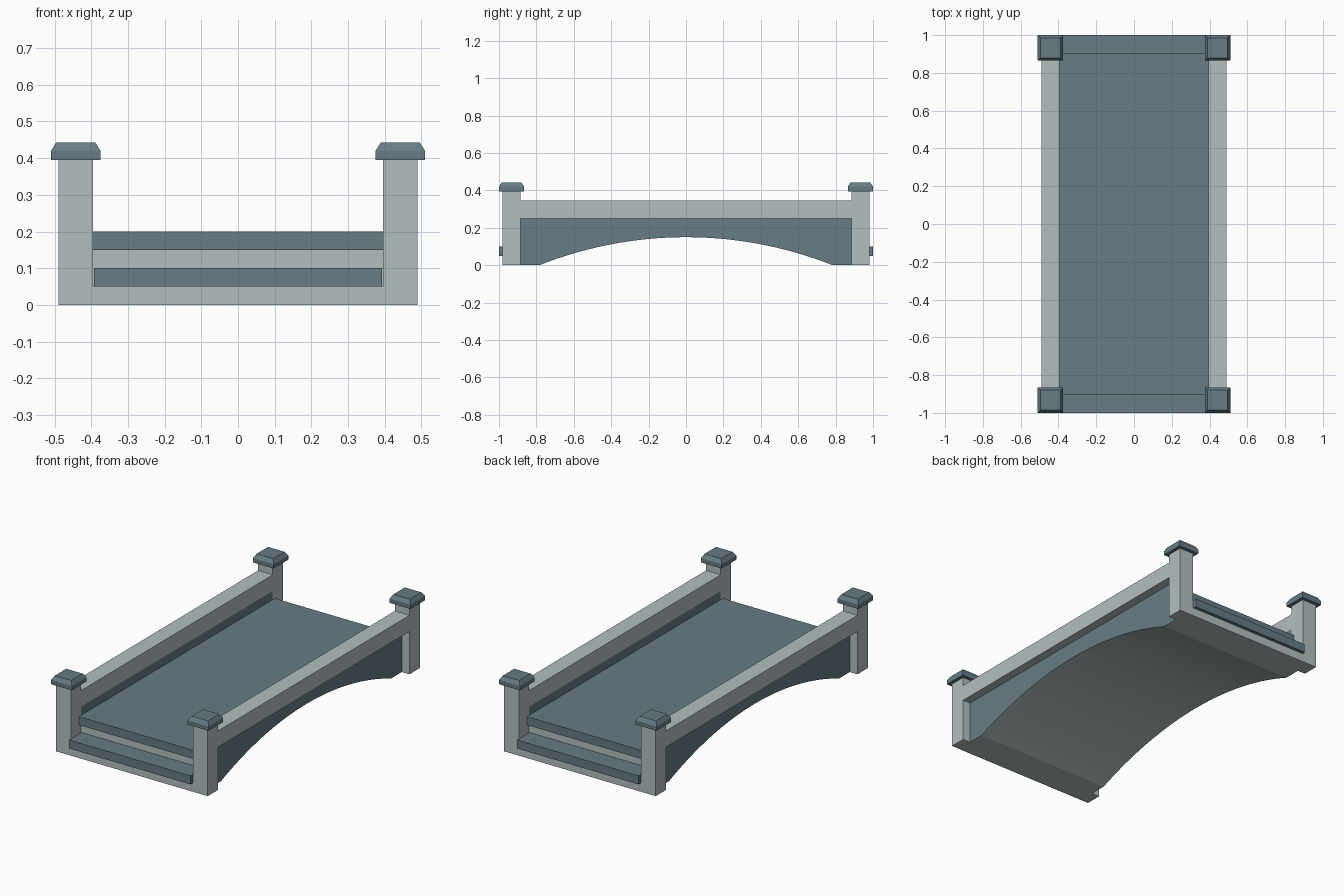
import bpy, bmesh, math

if "Cube" in bpy.data.objects:
    bpy.data.objects.remove(bpy.data.objects["Cube"])


def material(name, rgb):
    m = bpy.data.materials.new(name)
    m.diffuse_color = (*rgb, 1)
    m.use_nodes = True
    m.node_tree.nodes["Principled BSDF"].inputs["Base Color"].default_value = m.diffuse_color
    return m


DARK = material("slate_blue", (0.135, 0.2, 0.235))
LIGHT = material("pale_stone", (0.45, 0.52, 0.53))


def finish(name, bm, *mats):
    bmesh.ops.recalc_face_normals(bm, faces=bm.faces)
    me = bpy.data.meshes.new(name)
    bm.to_mesh(me)
    bm.free()
    ob = bpy.data.objects.new(name, me)
    bpy.context.collection.objects.link(ob)
    for m in mats:
        me.materials.append(m)
    return ob


def box(name, x, y, z, mat):
    bm = bmesh.new()
    bmesh.ops.create_cube(bm, size=1)
    for v in bm.verts:
        v.co = [r[0] if c < 0 else r[1] for c, r in zip(v.co, (x, y, z))]
    return finish(name, bm, mat)


def arch(name, x0, x1, top, mat):
    """Arch profile extruded along x, with a pale underside."""
    half, rise, n = 0.785, 0.15, 32
    radius = (half ** 2 + rise ** 2) / (2 * rise)
    sweep = math.asin(half / radius)
    pts = [(-0.885, top), (-0.885, 0)]
    for i in range(n + 1):
        a = sweep * (2 * i / n - 1)
        pts.append((radius * math.sin(a), rise - radius + radius * math.cos(a)))
    pts += [(0.885, 0), (0.885, top)]
    bm = bmesh.new()
    face = bm.faces.new([bm.verts.new((x0, y, z)) for y, z in pts])
    ext = bmesh.ops.extrude_face_region(bm, geom=[face])
    moved = [g for g in ext["geom"] if isinstance(g, bmesh.types.BMVert)]
    bmesh.ops.translate(bm, verts=moved, vec=(x1 - x0, 0, 0))
    bmesh.ops.recalc_face_normals(bm, faces=bm.faces)
    for f in bm.faces:
        f.material_index = int(f.normal.z < -0.1)
        f.smooth = f.normal.z < -0.1 and abs(f.normal.z) < 0.9999 or f.normal.z < -0.9999
    ob = finish(name, bm, mat, LIGHT)
    bpy.context.view_layer.objects.active = ob
    ob.select_set(True)
    bpy.ops.object.shade_smooth_by_angle(angle=math.radians(10))
    ob.select_set(False)
    return ob


def cap(name, cx, cy):
    """Square slab with a sloped top."""
    bm = bmesh.new()
    rings = []
    for h, z in ((0.0675, 0.395), (0.0675, 0.42), (0.053, 0.443)):
        rings.append([bm.verts.new((cx + sx * h, cy + sy * h, z))
                      for sx, sy in ((-1, -1), (1, -1), (1, 1), (-1, 1))])
    for a, b in zip(rings, rings[1:]):
        for i in range(4):
            j = (i + 1) % 4
            bm.faces.new((a[i], a[j], b[j], b[i]))
    bm.faces.new(rings[0][::-1])
    bm.faces.new(rings[-1])
    return finish(name, bm, DARK)


def span(s, a, b):
    return tuple(sorted((s * a, s * b)))


# Arched core and walking deck
arch("arch_core", -0.395, 0.395, 0.17, LIGHT)
box("deck", (-0.395, 0.395), (-0.905, 0.905), (0.15, 0.2), DARK)

# Side walls and rails
for sx, side in ((-1, "left"), (1, "right")):
    arch(f"{side}_side_wall", *span(sx, 0.395, 0.44), 0.25, DARK)
    box(f"{side}_rail", span(sx, 0.395, 0.49), (-0.885, 0.885), (0.25, 0.345), LIGHT)

# Steps, posts and caps at both ends
for sy, end in ((-1, "front"), (1, "back")):
    box(f"{end}_sill", (-0.395, 0.395), span(sy, 0.885, 0.98), (0, 0.05), LIGHT)
    box(f"{end}_step", (-0.392, 0.392), span(sy, 0.885, 1.0), (0.05, 0.1), DARK)
    for sx, side in ((-1, "left"), (1, "right")):
        box(f"{end}_{side}_post", span(sx, 0.395, 0.49), span(sy, 0.885, 0.98), (0, 0.395), LIGHT)
        cap(f"{end}_{side}_cap", sx * 0.4425, sy * 0.9325)
